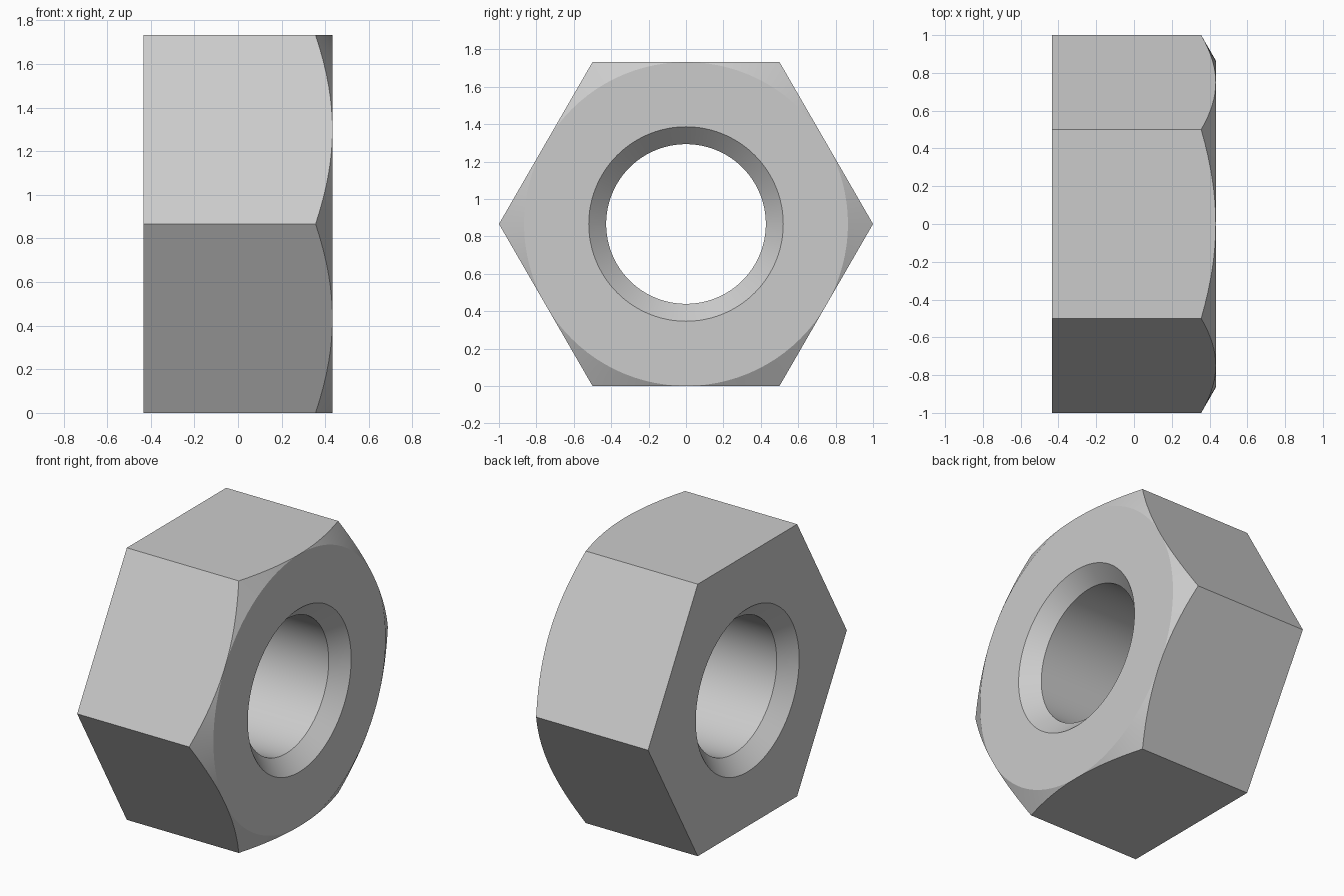
import bpy, bmesh, math

cube = bpy.data.objects.get("Cube")
if cube:
    bpy.data.objects.remove(cube)

HALF = 0.433       # half thickness along x
FLAT = 0.866       # centre to flat side
BORE = 0.427       # hole radius
SINK = 0.52        # countersink radius
DEPTH = 0.093      # countersink depth
STEPS = 96         # columns round the axis, a multiple of six

# One plain grey metal
steel = bpy.data.materials.new("grey_steel")
steel.use_nodes = True
colour = (0.6, 0.6, 0.6, 1)
steel.diffuse_color = colour
steel.node_tree.nodes["Principled BSDF"].inputs["Base Color"].default_value = colour


def section(angle):
    """Closed (x, radius) cross-section of the nut at an angle round its axis."""
    off_flat = angle % (math.pi / 3) - math.pi / 6
    rim = FLAT / math.cos(off_flat)
    shoulder = HALF - (rim - FLAT) * math.tan(math.radians(30))
    return [(-HALF, SINK), (-HALF, rim), (shoulder, rim), (HALF, FLAT),
            (HALF, SINK), (HALF - DEPTH, BORE), (DEPTH - HALF, BORE)]


# Sweep the section round the axis
bm = bmesh.new()
columns = []
for i in range(STEPS):
    a = math.tau * i / STEPS
    columns.append([bm.verts.new((x, r * math.cos(a), FLAT + r * math.sin(a)))
                    for x, r in section(a)])
for i, col in enumerate(columns):
    nxt = columns[(i + 1) % STEPS]
    for j in range(len(col)):
        k = (j + 1) % len(col)
        bm.faces.new((col[j], col[k], nxt[k], nxt[j]))

# Close the chamfer where it meets the middle of each flat
bmesh.ops.remove_doubles(bm, verts=bm.verts, dist=1e-5)
bmesh.ops.recalc_face_normals(bm, faces=bm.faces)

mesh = bpy.data.meshes.new("hex_nut")
bm.to_mesh(mesh)
bm.free()
mesh.materials.append(steel)
nut = bpy.data.objects.new("hex_nut", mesh)
bpy.context.collection.objects.link(nut)

# Smooth bore and chamfer, crisp flats
bpy.ops.object.select_all(action='DESELECT')
nut.select_set(True)
bpy.context.view_layer.objects.active = nut
bpy.ops.object.shade_smooth_by_angle(angle=math.radians(25))
